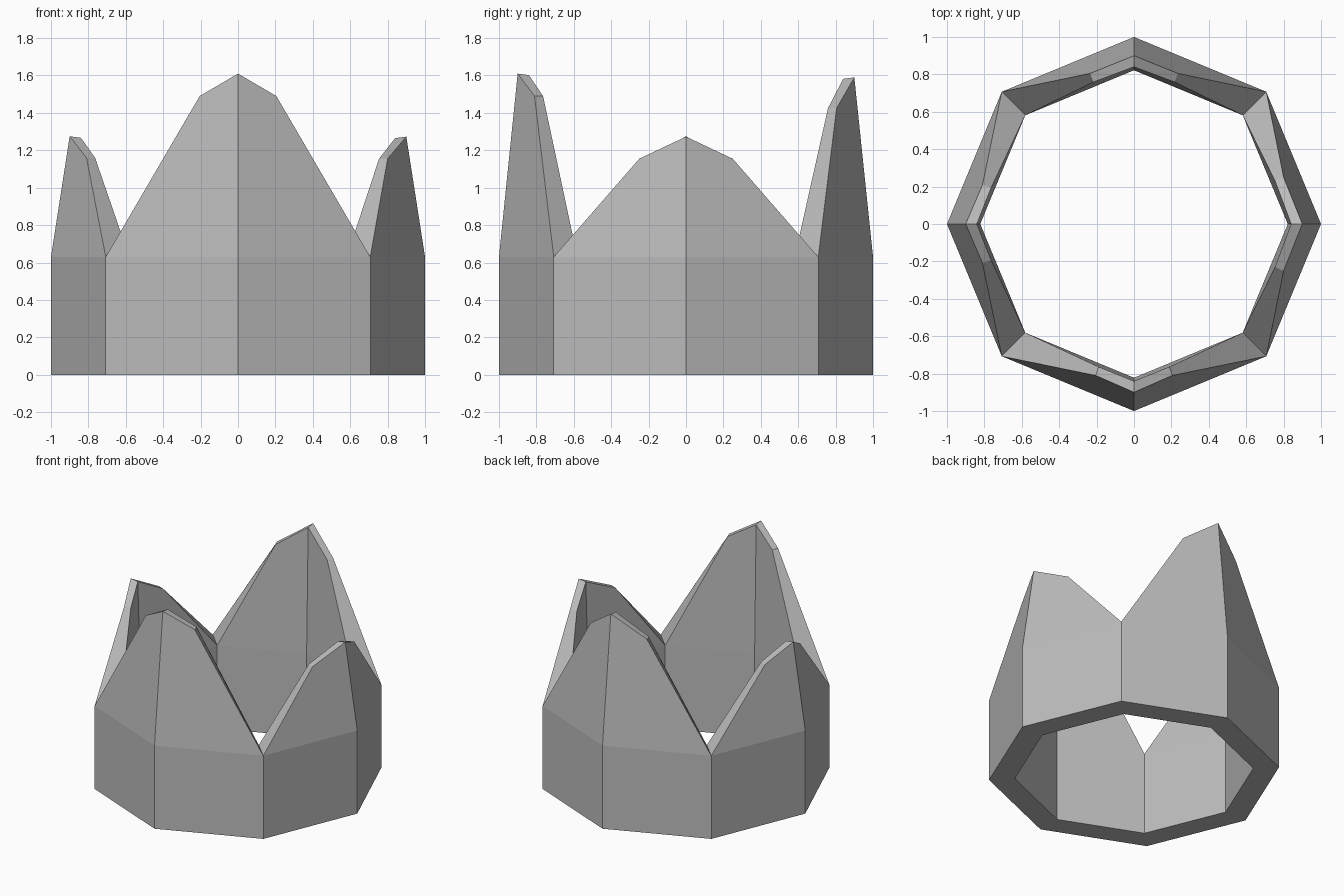
import bpy, bmesh, math
from mathutils import Matrix, Vector

if "Cube" in bpy.data.objects:
    bpy.data.objects.remove(bpy.data.objects["Cube"])

grey = bpy.data.materials.new("stone grey")
colour = (0.5, 0.5, 0.5, 1)
grey.use_nodes = True
grey.diffuse_color = colour
grey.node_tree.nodes["Principled BSDF"].inputs["Base Color"].default_value = colour

BAND = 0.63      # height of the plain lower band
INNER = 0.822    # inner radius of the octagonal ring
DIAG = math.sqrt(0.5)

bm = bmesh.new()


def half_spike(angle, side, peak, shoulder_x, shoulder_z, shoulder_r):
    """One eighth of the ring: band, half of a pointed spike, and its rim."""
    turn = Matrix.Rotation(angle, 3, 'Z')

    def wall(ring, tip_r, sh_x, sh_r, drop):
        pts = [(0, -ring, 0), (DIAG * ring, -DIAG * ring, 0),
               (DIAG * ring, -DIAG * ring, BAND), (sh_x, -sh_r, shoulder_z),
               (0, -tip_r, peak - drop), (0, -ring, BAND)]
        return [bm.verts.new(turn @ Vector((x * side, y, z))) for x, y, z in pts]

    outer = wall(1, 0.9, shoulder_x, shoulder_r, 0)
    inner = wall(INNER, 0.84, shoulder_x * 0.92, shoulder_r - 0.046, 0.008)

    for w in (outer, inner):
        bm.faces.new((w[0], w[1], w[2], w[5]))      # lower band
        bm.faces.new((w[5], w[2], w[3], w[4]))      # leaning spike face
    for i, j in ((0, 1), (2, 3), (3, 4)):           # underside and sloping rim
        bm.faces.new((outer[i], outer[j], inner[j], inner[i]))


# Front, left, back and right spikes: peak, shoulder offset, height, radius
spikes = [(1.61, 0.205, 1.49, 0.81), (1.273, 0.25, 1.155, 0.80),
          (1.59, 0.235, 1.425, 0.805), (1.275, 0.21, 1.16, 0.81)]
for n, spike in enumerate(spikes):
    for side in (1, -1):
        half_spike(n * math.pi / 2, side, *spike)

bmesh.ops.remove_doubles(bm, verts=bm.verts, dist=0.001)
bmesh.ops.recalc_face_normals(bm, faces=bm.faces)
mesh = bpy.data.meshes.new("spiked_ring")
bm.to_mesh(mesh)
bm.free()
mesh.materials.append(grey)
ring = bpy.data.objects.new("spiked_ring", mesh)
bpy.context.collection.objects.link(ring)
